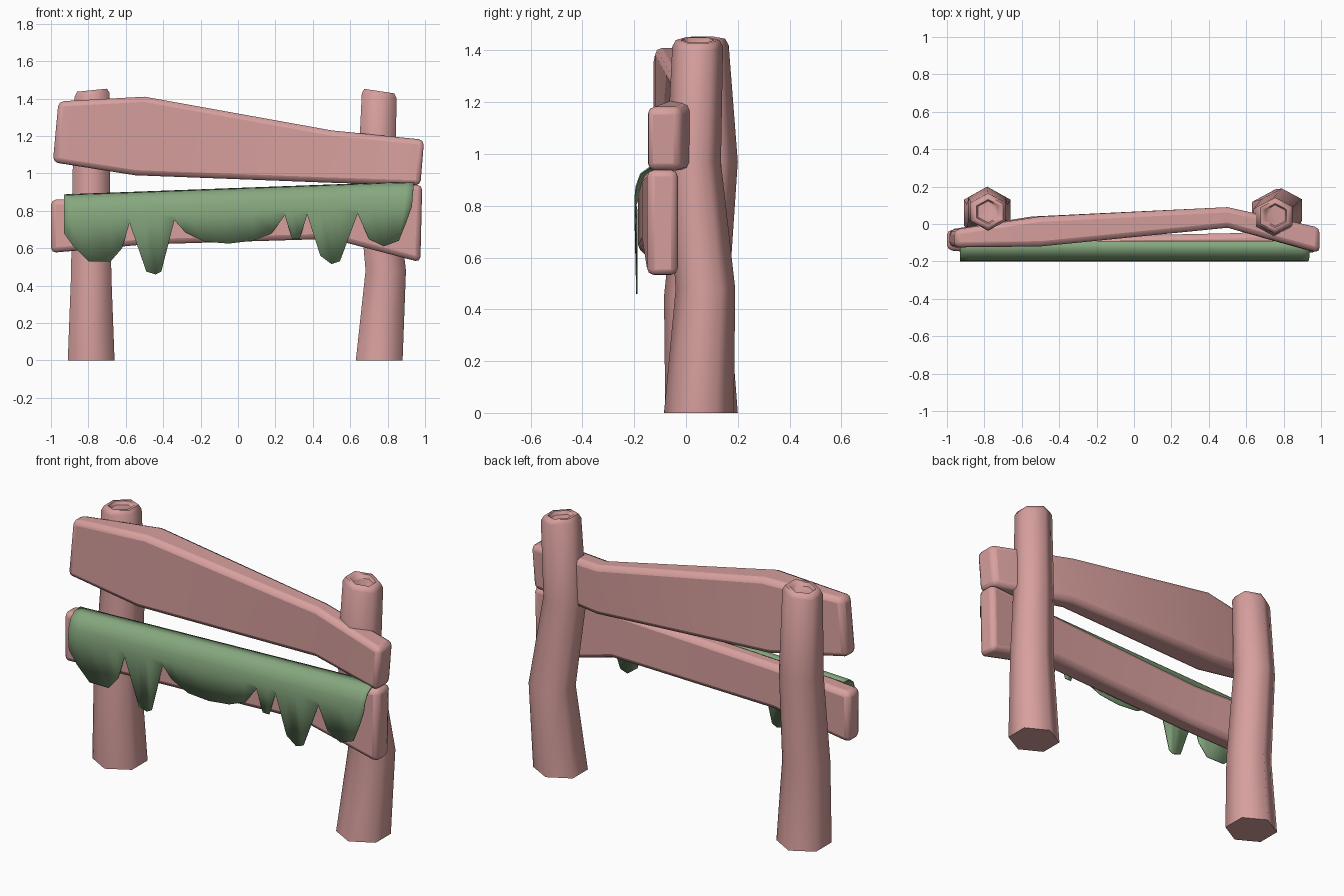
import bpy, bmesh, math
from mathutils import Vector

cube = bpy.data.objects.get("Cube")
if cube:
    bpy.data.objects.remove(cube, do_unlink=True)


def make_material(name, colour):
    material = bpy.data.materials.new(name)
    material.use_nodes = True
    material.diffuse_color = colour
    material.node_tree.nodes["Principled BSDF"].inputs["Base Color"].default_value = colour
    return material


wood = make_material("pink wood", (0.68, 0.35, 0.34, 1))
moss = make_material("green moss", (0.24, 0.39, 0.21, 1))


def finish(bm, name, material, angle):
    """Turn a bmesh into a smooth-shaded object."""
    bmesh.ops.recalc_face_normals(bm, faces=bm.faces)
    mesh = bpy.data.meshes.new(name)
    bm.to_mesh(mesh)
    bm.free()
    mesh.materials.append(material)
    obj = bpy.data.objects.new(name, mesh)
    bpy.context.collection.objects.link(obj)
    bpy.ops.object.select_all(action="DESELECT")
    obj.select_set(True)
    bpy.context.view_layer.objects.active = obj
    bpy.ops.object.shade_smooth_by_angle(angle=math.radians(angle))
    return obj


def loft(bm, rings, closed=True):
    """Skin a list of point rings with quads, capping closed ones."""
    rows = [[bm.verts.new(point) for point in ring] for ring in rings]
    for low, high in zip(rows, rows[1:]):
        count = len(low)
        for i in range(count if closed else count - 1):
            j = (i + 1) % count
            bm.faces.new((low[i], low[j], high[j], high[i]))
    if closed:
        bm.faces.new(rows[0])
        bm.faces.new(rows[-1])


def make_post(name, sections, tilt):
    """Bent six-sided post; each section is x, y, z, half width, half depth."""
    x, y, z, width, depth = sections[-1]
    # chamfered rim and hollowed top
    for scale, rise in ((0.86, 0.025), (0.66, 0.025), (0.58, 0.005)):
        sections.append((x, y, z + rise, width * scale, depth * scale))
    rings = []
    for x, y, z, width, depth in sections:
        slope = tilt if z > 1 else 0
        ring = []
        for i in range(6):
            a = math.radians(60 * i + 30)
            dx = width * math.cos(a) / math.cos(math.pi / 6)
            ring.append(Vector((x + dx, y + depth * math.sin(a), z + slope * dx)))
        rings.append(ring)
    bm = bmesh.new()
    loft(bm, rings)
    return finish(bm, name, wood, 65)


def make_plank(name, stations):
    """Bent board; each station is x top, x bottom, z top, z bottom, y front, y back."""
    rings = []
    for xt, xb, zt, zb, front, back in stations:
        rings.append([(xb, front, zb), (xb, back, zb), (xt, back, zt), (xt, front, zt)])
    bm = bmesh.new()
    loft(bm, rings)
    obj = finish(bm, name, wood, 40)
    bevel = obj.modifiers.new("rounded edges", "BEVEL")
    bevel.width = 0.028
    bevel.segments = 2
    bevel.limit_method = "ANGLE"
    bevel.angle_limit = math.radians(50)
    return obj


# Posts
make_post("right_post", [
    (-0.785, 0.06, 0, 0.125, 0.14),
    (-0.785, 0.04, 0.45, 0.108, 0.125),
    (-0.785, 0.085, 0.97, 0.1, 0.115),
    (-0.78, 0.065, 1.42, 0.093, 0.1)], 0.1)
make_post("left_post", [
    (0.755, 0.05, 0, 0.125, 0.135),
    (0.79, 0.075, 0.48, 0.108, 0.115),
    (0.74, 0.03, 0.97, 0.1, 0.105),
    (0.755, 0.045, 1.415, 0.093, 0.098)], -0.15)

# Planks
make_plank("upper_plank", [
    (-0.96, -0.99, 1.385, 1.06, -0.125, -0.03),
    (-0.5, -0.55, 1.41, 0.99, -0.12, 0.04),
    (0.5, 0.5, 1.23, 0.95, -0.02, 0.09),
    (0.995, 0.975, 1.18, 0.935, -0.155, -0.02)])
make_plank("lower_plank", [
    (-1, -1, 0.86, 0.575, -0.14, -0.03),
    (-0.5, -0.5, 0.87, 0.62, -0.185, -0.07),
    (0.5, 0.5, 0.92, 0.65, -0.17, -0.05),
    (0.985, 0.975, 0.94, 0.525, -0.15, -0.03)])

# Hanging moss: lower outline as x, z
outline = [
    (-0.93, 0.68), (-0.88, 0.61), (-0.8, 0.53), (-0.68, 0.53), (-0.62, 0.6),
    (-0.58, 0.735), (-0.49, 0.475), (-0.44, 0.46), (-0.41, 0.475), (-0.34, 0.75),
    (-0.28, 0.685), (-0.18, 0.635), (-0.05, 0.625), (0.08, 0.64), (0.18, 0.68),
    (0.25, 0.775), (0.29, 0.65), (0.33, 0.65), (0.37, 0.78), (0.44, 0.56),
    (0.5, 0.515), (0.545, 0.53), (0.64, 0.785), (0.7, 0.65), (0.78, 0.61),
    (0.86, 0.64), (0.9, 0.74)]
# Folded cross-section as y and drop below the top edge
fold = [(-0.09, 0), (-0.14, 0.005), (-0.175, 0.03), (-0.193, 0.08), (-0.197, 0.13)]
columns = []
for x, z in outline:
    stretch = 1.045 if x > 0.8 else 1
    top = 0.92 + 0.037 * x
    column = [(x * (1 + (stretch - 1) * (1 - drop * 2)), y, top - drop) for y, drop in fold]
    column.append((x, -0.19, z))
    columns.append(column)
bm = bmesh.new()
loft(bm, columns, closed=False)
sheet = finish(bm, "hanging_moss", moss, 60)
thickness = sheet.modifiers.new("thickness", "SOLIDIFY")
thickness.thickness = 0.005
thickness.offset = 0
